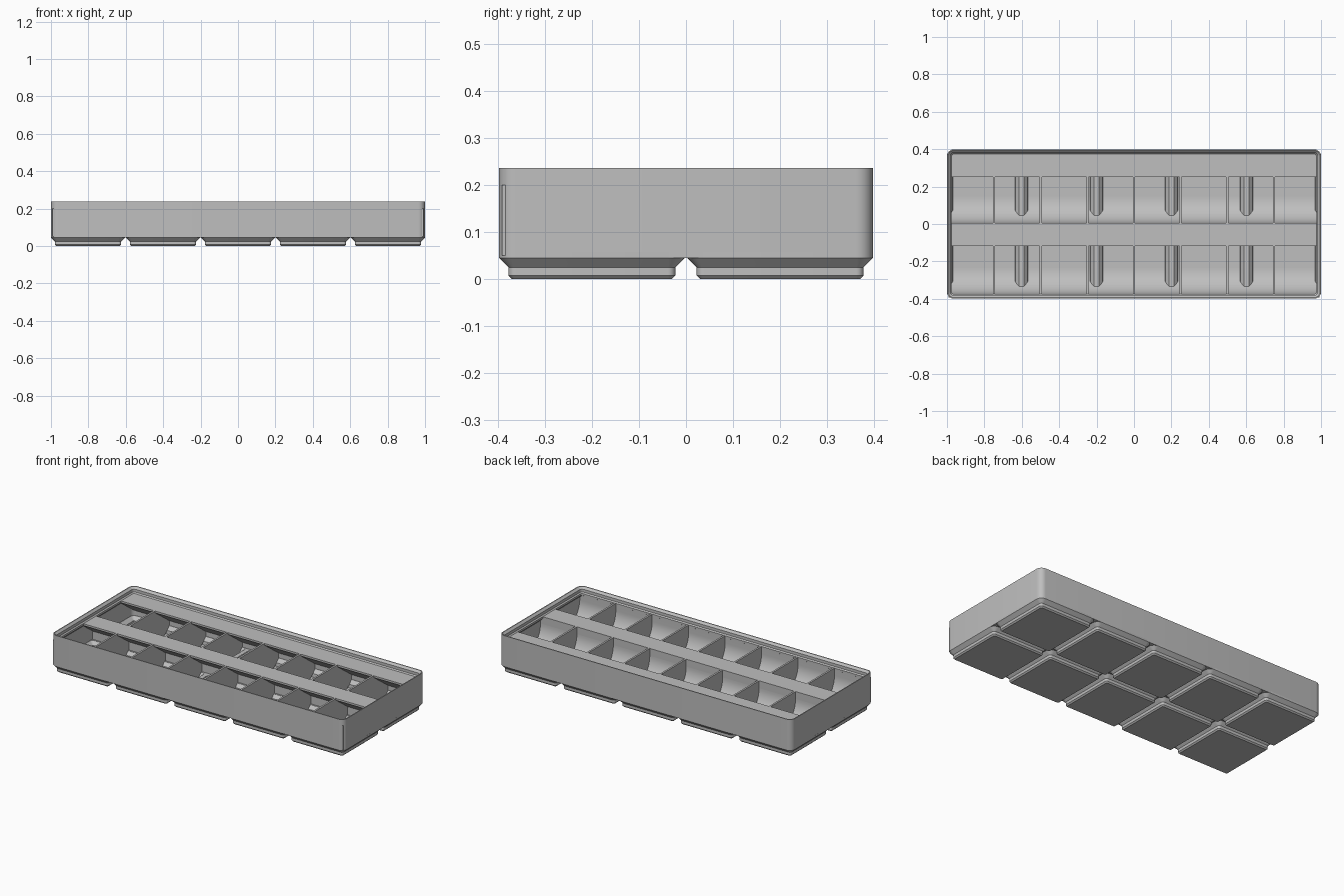
import bpy
import bmesh
import math

cube = bpy.data.objects.get("Cube")
if cube:
    bpy.data.objects.remove(cube, do_unlink=True)

grey = bpy.data.materials.new("plain grey")
grey.use_nodes = True
COLOUR = (0.52, 0.52, 0.52, 1)
grey.diffuse_color = COLOUR
grey.node_tree.nodes["Principled BSDF"].inputs["Base Color"].default_value = COLOUR

# Main dimensions
HX, HY = 1.0, 0.3986          # outer half sizes
PITCH, FOOT = 0.401, 0.1981   # foot spacing and half size
RADIUS = 0.0358
BASE, RIDGE, RIM = 0.0454, 0.0574, 0.2005
FLOOR, WALL = 0.015, 0.009


def finish(bm, name):
    bmesh.ops.recalc_face_normals(bm, faces=bm.faces)
    mesh = bpy.data.meshes.new(name)
    bm.to_mesh(mesh)
    bm.free()
    mesh.materials.append(grey)
    obj = bpy.data.objects.new(name, mesh)
    bpy.context.collection.objects.link(obj)
    bpy.ops.object.select_all(action="DESELECT")
    obj.select_set(True)
    bpy.context.view_layer.objects.active = obj
    bpy.ops.object.shade_smooth_by_angle(angle=math.radians(30))
    return obj


def rounded_ring(bm, cx, cy, hx, hy, inset, z, steps=6):
    """Ring of vertices around a rounded rectangle."""
    r = max(RADIUS - inset, 0.002)
    verts = []
    for q, (sx, sy) in enumerate([(1, 1), (-1, 1), (-1, -1), (1, -1)]):
        for k in range(steps + 1):
            a = (q + k / steps) * math.pi / 2
            verts.append(bm.verts.new((cx + sx * (hx - inset - r) + r * math.cos(a),
                                       cy + sy * (hy - inset - r) + r * math.sin(a), z)))
    return verts


def loft(name, cx, cy, hx, hy, sections, closed=False):
    """Join rounded rectangles given as (inset, z), capped or looped."""
    bm = bmesh.new()
    rings = [rounded_ring(bm, cx, cy, hx, hy, i, z) for i, z in sections]
    pairs = list(zip(rings, rings[1:]))
    if closed:
        pairs.append((rings[-1], rings[0]))
    else:
        bm.faces.new(rings[0])
        bm.faces.new(rings[-1])
    for a, b in pairs:
        for k in range(len(a)):
            n = (k + 1) % len(a)
            bm.faces.new((a[k], a[n], b[n], b[k]))
    return finish(bm, name)


def prism(name, profile, x0, x1, inset=lambda z: 0):
    """Extrude a (y, z) profile along x; ends may taper with height."""
    bm = bmesh.new()
    a = [bm.verts.new((x0 + inset(z), y, z)) for y, z in profile]
    b = [bm.verts.new((x1 - inset(z), y, z)) for y, z in profile]
    bm.faces.new(a)
    bm.faces.new(b)
    for k in range(len(a)):
        n = (k + 1) % len(a)
        bm.faces.new((a[k], a[n], b[n], b[k]))
    return finish(bm, name)


def box(name, x0, x1, y0, y1, z0, z1):
    return prism(name, [(y0, z0), (y1, z0), (y1, z1), (y0, z1)], x0, x1)


# Outer wall with the stepped stacking lip
loft("outer_wall", 0, 0, HX, HY,
     [(0, BASE), (0, 0.2368), (0.0057, 0.2368), (0.0181, 0.2244), (0.0181, 0.2072),
      (0.0248, RIM), (0.0248, 0.189), (WALL, 0.173), (WALL, BASE)], closed=True)

# Hollow feet, with the floor following their shape
feet_x = [(i - 2) * PITCH for i in range(5)]
for row, cy in (("front", -PITCH / 2), ("back", PITCH / 2)):
    for i, cx in enumerate(feet_x):
        loft(f"{row}_foot_{i + 1}", cx, cy, FOOT, FOOT,
             [(0.0282, 0), (0.0205, 0.0076), (0.0205, 0.0248), (0, BASE), (0, RIDGE),
              (0.010, RIDGE), (0.031, 0.036), (0.033, FLOOR)])

# Bridges closing the gaps between feet
for i in range(4):
    x = (i - 1.5) * PITCH
    box(f"cross_bridge_{i + 1}", x - 0.014, x + 0.014, -0.39, 0.39, BASE, RIDGE - 0.0002)
box("long_bridge", -0.992, 0.992, -0.014, 0.014, BASE, RIDGE - 0.0004)

# Long middle divider
box("middle_divider", -0.992, 0.992, -0.006, 0.006, 0.05, RIM)

# Rows: wall position, scoop start, scoop top, row end, label shelf edge
ROWS = {"front": (-0.392, -0.374, RIM, 0.0, -0.118),
        "back": (0.0, 0.006, 0.155, 0.392, 0.25)}
SCOOP, SPLIT = 0.14, 0.05


def foot_inset(z):
    return min(0.027, 0.014 + max(SPLIT - z, 0) * 0.9)


for row, (wall, start, top, end, shelf) in ROWS.items():
    # Thin cross dividers
    for i in range(7):
        x = (i - 3) * 0.2492
        prism(f"{row}_divider_{i + 1}",
              [(wall, SPLIT), (wall + 0.055, 0.012), (end - 0.055, 0.012),
               (end, SPLIT), (end, RIM - 0.0003), (wall, RIM - 0.0003)], x - 0.0057, x + 0.0057)

    # Sloped label shelf along the rear of the row
    prism(f"{row}_label_shelf",
          [(end, RIM), (shelf, RIM), (shelf, 0.189),
           (end, 0.189 - 0.727 * (end - shelf))], -0.985, 0.985)

    # Curved scoop, split where it drops into the feet
    split_angle = math.acos(1 - (SPLIT - FLOOR) / SCOOP)

    def arc(a0, a1, steps=10):
        angles = [a0 + (a1 - a0) * k / steps for k in range(steps + 1)]
        return [(start + SCOOP * (1 - math.sin(a)), FLOOR + SCOOP * (1 - math.cos(a)))
                for a in angles]

    prism(f"{row}_scoop_upper",
          [(wall, SPLIT), (wall, top), (start, top)] + arc(math.pi / 2, split_angle),
          -0.992, 0.992)
    for i, cx in enumerate(feet_x):
        prism(f"{row}_scoop_lower_{i + 1}",
              [(start + SCOOP, 0.013), (start + 0.025, 0.013), (start + 0.025, 0.03),
               (start + 0.012, SPLIT)] + arc(split_angle, 0),
              cx - PITCH / 2, cx + PITCH / 2, foot_inset)
